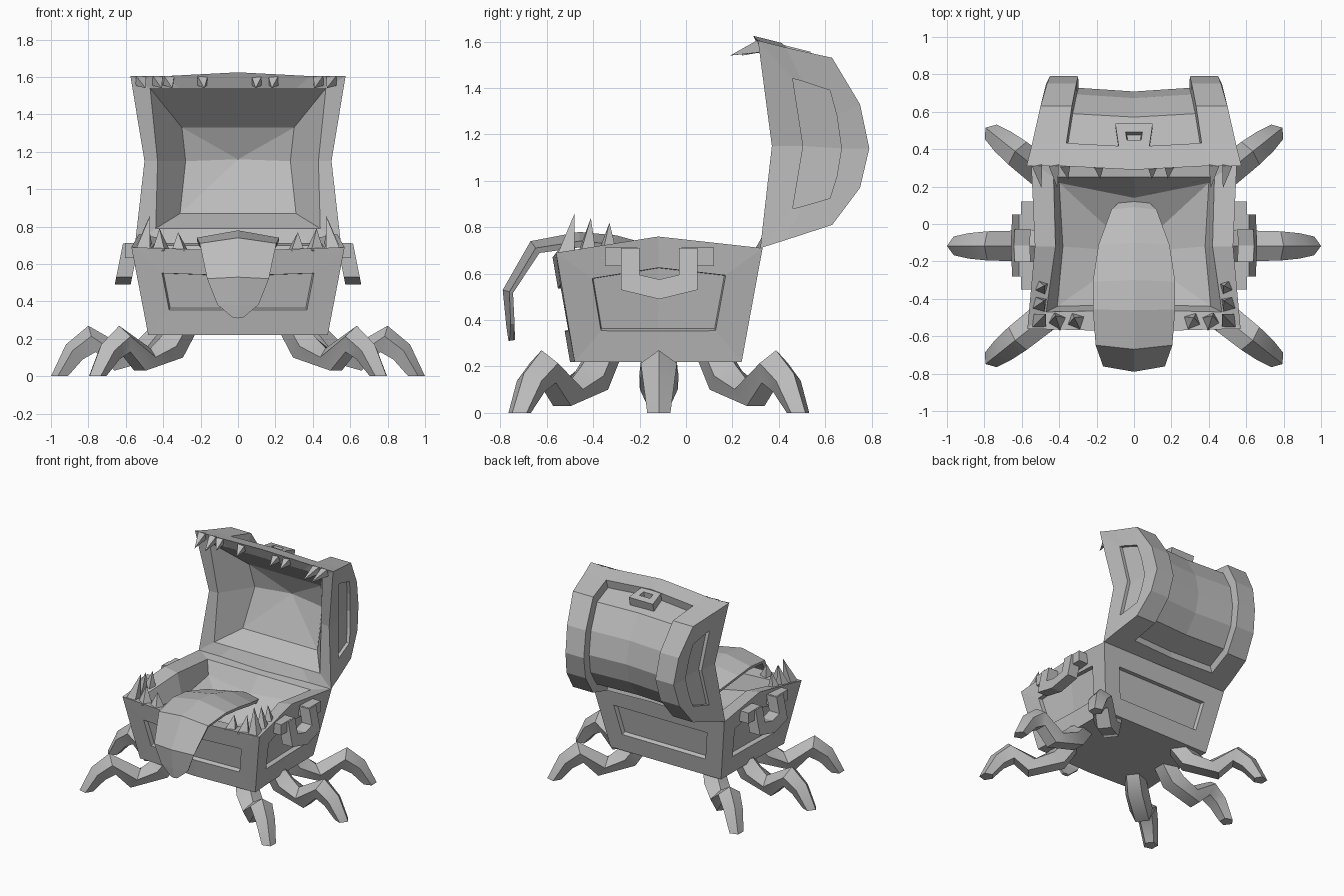
import bpy, bmesh, math
from mathutils import Vector, Matrix

cube = bpy.data.objects.get("Cube")
if cube:
    bpy.data.objects.remove(cube, do_unlink=True)

GREY = (0.5, 0.5, 0.5, 1)
mat = bpy.data.materials.new("plain grey")
mat.use_nodes = True
mat.diffuse_color = GREY
mat.node_tree.nodes["Principled BSDF"].inputs["Base Color"].default_value = GREY


def finish(name, bm, smooth=False):
    bmesh.ops.recalc_face_normals(bm, faces=bm.faces)
    mesh = bpy.data.meshes.new(name)
    bm.to_mesh(mesh)
    bm.free()
    mesh.materials.append(mat)
    ob = bpy.data.objects.new(name, mesh)
    bpy.context.collection.objects.link(ob)
    if smooth:
        bpy.ops.object.select_all(action='DESELECT')
        ob.select_set(True)
        bpy.context.view_layer.objects.active = ob
        bpy.ops.object.shade_smooth_by_angle(angle=math.radians(40))
    return ob


def bridge(bm, a, b):
    n = len(a)
    return [bm.faces.new((a[j], a[(j + 1) % n], b[(j + 1) % n], b[j])) for j in range(n)]


def fan(bm, ring, centre):
    c = bm.verts.new(centre)
    for j in range(len(ring)):
        bm.faces.new((ring[j], ring[(j + 1) % len(ring)], c))


def recess(bm, faces, margin, depth):
    bmesh.ops.inset_region(bm, faces=faces, thickness=margin, use_boundary=True, use_even_offset=True)
    bmesh.ops.inset_region(bm, faces=faces, thickness=0.006, depth=-depth,
                           use_boundary=True, use_even_offset=True)


def loft(name, rings, smooth=False):
    bm = bmesh.new()
    vs = [[bm.verts.new(p) for p in r] for r in rings]
    for a, b in zip(vs, vs[1:]):
        bridge(bm, a, b)
    bm.faces.new(vs[0])
    bm.faces.new(vs[-1])
    return finish(name, bm, smooth)


# Chest body: eight-point rings, hollow, with a recessed panel on each side
def body_ring(xf, xm, xb, yf, yfm, yb, ybm, zf, zfm, zs, zb):
    return [(-xf, yf, zf), (0, yfm, zfm), (xf, yf, zf), (xm, -0.12, zs),
            (xb, yb, zb), (0, ybm, zb), (-xb, yb, zb), (-xm, -0.12, zs)]


bm = bmesh.new()
rings = [[bm.verts.new(p) for p in body_ring(*r)] for r in (
    (.48, .46, .46, -.48, -.5, .24, .24, .22, .22, .22, .22),
    (.57, .53, .55, -.56, -.575, .33, .33, .69, .67, .76, .71),
    (.47, .42, .43, -.47, -.46, .25, .25, .68, .66, .74, .70),
    (.41, .38, .40, -.44, -.43, .22, .14, .60, .52, .56, .60))]
walls = bridge(bm, rings[0], rings[1])
bridge(bm, rings[1], rings[2])
bridge(bm, rings[2], rings[3])
fan(bm, rings[3], (0, -.15, .45))
bm.faces.new(rings[0])
bmesh.ops.recalc_face_normals(bm, faces=bm.faces)
for i in range(0, 8, 2):
    recess(bm, walls[i:i + 2], .135, .03)
finish("chest_body", bm)

# Lid: barrel profile (y, z, half width) across five stations
profile = [(.32, .71, .55), (.43, .745, .535), (.63, .81, .5), (.75, .97, .47), (.79, 1.14, .45),
           (.75, 1.33, .465), (.63, 1.53, .5), (.43, 1.575, .545), (.31, 1.605, .575)]
stations = [-1, -.67, 0, .67, 1]
bm = bmesh.new()
grid = [[bm.verts.new((s * w, y - (.02 if s == 0 else 0), z + (.02 if s == 0 and z > 1.55 else 0)))
         for s in stations] for y, z, w in profile]
barrel = []
for i in range(8):
    for k in range(4):
        f = bm.faces.new((grid[i][k], grid[i][k + 1], grid[i + 1][k + 1], grid[i + 1][k]))
        if k in (1, 2) and 0 < i < 7:
            barrel.append(f)

# Lid ends: each has a sunken crescent panel
panel = [(.46, .88), (.5, .89), (.62, .925), (.65, 1.02), (.67, 1.14),
         (.65, 1.28), (.62, 1.39), (.5, 1.43), (.46, 1.44), (.505, 1.15)]
mids = []
for k, sx in ((0, -1), (4, 1)):
    mids.append(bm.verts.new((sx * .5, .37, 1.15)))
    loops = [[row[k] for row in grid] + mids[-1:]]
    for sink in (0, .025):
        loops.append([bm.verts.new((sx * (.5 - .12 * (y - .37) + .1 * abs(z - 1.15) - sink), y, z))
                      for y, z in panel])
    bridge(bm, loops[0], loops[1])
    bridge(bm, loops[1], loops[2])
    bm.faces.new(loops[2][:5] + loops[2][9:])
    bm.faces.new(loops[2][4:])


def lid_ring(top, mid, low):
    pts = [(s * top[0], top[1], top[2]) for s in stations] + [mid]
    pts += [(s * low[0], low[1], low[2]) for s in reversed(stations)] + [(-mid[0], mid[1], mid[2])]
    return [bm.verts.new(p) for p in pts]


rim = grid[8] + [mids[1]] + grid[0][::-1] + [mids[0]]
mouth = lid_ring((.47, .33, 1.54), (.43, .375, 1.15), (.44, .345, .79))
deep = lid_ring((.3, .56, 1.33), (.28, .6, 1.15), (.31, .5, .87))
bridge(bm, rim, mouth)
bridge(bm, mouth, deep)
fan(bm, deep, (0, .64, 1.16))
bmesh.ops.recalc_face_normals(bm, faces=bm.faces)
recess(bm, barrel, .003, .06)
finish("chest_lid", bm)

# Lock plate with a square hole, lying on the lid slope
bm = bmesh.new()
bmesh.ops.create_cube(bm, size=1)
for v in bm.verts:
    taper = .8 if v.co.y < 0 else 1
    v.co = Vector((v.co.x * .2 * taper, v.co.y * .14, v.co.z * .08))
top = max(bm.faces, key=lambda f: f.calc_center_median().z)
recess(bm, [top], .048, .04)
lock = finish("lock_plate", bm)
lock.location = (0, .46, 1.534)
lock.rotation_euler.x = math.radians(-14)

# Tongue: arched section following a path of (y, z, half width)
path = [Vector(p) for p in ((.15, .55, .05), (.09, .63, .12), (-.1, .71, .19), (-.3, .765, .22),
                            (-.46, .78, .22), (-.67, .74, .205), (-.79, .53, .165),
                            (-.775, .38, .11), (-.765, .31, .025))]
rings = []
for i, p in enumerate(path):
    a, b = path[max(i - 1, 0)], path[min(i + 1, len(path) - 1)]
    t = Vector((b.y - a.y, b.x - a.x)).normalized()
    ny, nz = t.x, -t.y
    w = p.z
    thick = .045 if i < 6 else .028
    rings.append([(x, p.x + ny * d, p.y + nz * d) for x, d in
                  ((-w, -.18 * w), (0, 0), (w, -.18 * w), (w * .95, -.18 * w - thick * .6),
                   (0, -thick), (-w * .95, -.18 * w - thick * .6))])
loft("tongue", rings)

# Six legs: stations of (top r, top z, bottom r, bottom z, half width), spread round the base
leg = [(.48, .25, .32, .23, .075), (.53, .2, .41, .1, .085), (.59, .15, .66, .03, .082),
       (.8, .27, .76, .13, .078), (.92, .17, .83, .09, .068), (1, 0, .91, 0, .05)]
for name, deg, reach in (("left_back", 38.5, 1.015), ("left_middle", 0, 1), ("left_front", -38.5, 1.015),
                         ("right_back", 141.5, 1.015), ("right_middle", 180, 1),
                         ("right_front", 218.5, 1.015)):
    c, s = math.cos(math.radians(deg)), math.sin(math.radians(deg))
    rings = []
    for rt, zt, rb, zb, w in leg:
        ring = []
        for t, u in ((0, 0), (.4, w), (1, .6 * w), (1, -.6 * w), (.4, -w)):
            r, z = (rt + (rb - rt) * t) * reach, zt + (zb - zt) * t
            ring.append((r * c - u * s, r * s + u * c - .117, z))
        rings.append(ring)
    loft(name + "_leg", rings, smooth=True)


# Teeth: four-sided spikes from a base point to a tip
def tooth(name, base, tip, radius, spin=0):
    base, tip = Vector(base), Vector(tip)
    axis = tip - base
    bm = bmesh.new()
    bmesh.ops.create_cone(bm, cap_ends=True, segments=4, radius1=radius, radius2=0,
                          depth=axis.length, matrix=Matrix.Rotation(math.radians(spin), 4, 'Z'))
    ob = finish(name, bm)
    ob.location = (base + tip) / 2
    ob.rotation_euler = axis.to_track_quat('Z', 'Y').to_euler()


for side, sx in (("left", 1), ("right", -1)):
    for i, (x, y, tx, ty, tz) in enumerate(((.31, -.52, .32, -.5, .77), (.41, -.52, .42, -.49, .79),
                                            (.51, -.52, .47, -.48, .86), (.51, -.43, .48, -.41, .84),
                                            (.5, -.34, .48, -.33, .82))):
        tooth(f"{side}_lower_tooth_{i}", (sx * x, y, .66), (sx * tx, ty, tz), .055)

    # Handle: two mounts and a hanging U-shaped bar
    for y, where in ((-.28, "front"), (.05, "back")):
        bm = bmesh.new()
        bmesh.ops.create_cube(bm, size=1)
        for v in bm.verts:
            v.co = Vector((sx * .555 + v.co.x * .1, y + v.co.y * .14, .672 + v.co.z * .08))
        finish(f"{side}_{where}_handle_mount", bm)
    bars = ((-.28, .71, -.2, .71), (-.28, .53, -.2, .595), (-.115, .49, -.115, .575),
            (.05, .53, -.03, .595), (.05, .71, -.03, .71))
    rings = []
    for yo, zo, yi, zi in bars:
        xo, xi = .575 + (.71 - zo) * .2, .575 + (.71 - zi) * .2
        rings.append([(sx * (xo - .045), yo, zo), (sx * (xo + .04), yo, zo),
                      (sx * (xi + .04), yi, zi), (sx * (xi - .045), yi, zi)])
    loft(f"{side}_handle", rings)

for i, x in enumerate((-.52, -.43, -.37, -.19, .1, .19, .43, .5)):
    reach = .13 if abs(x) > .4 else .08
    tooth(f"upper_tooth_{i}", (x, .32, 1.58), (x * .95, .32 - reach, 1.54), .038, 45)
